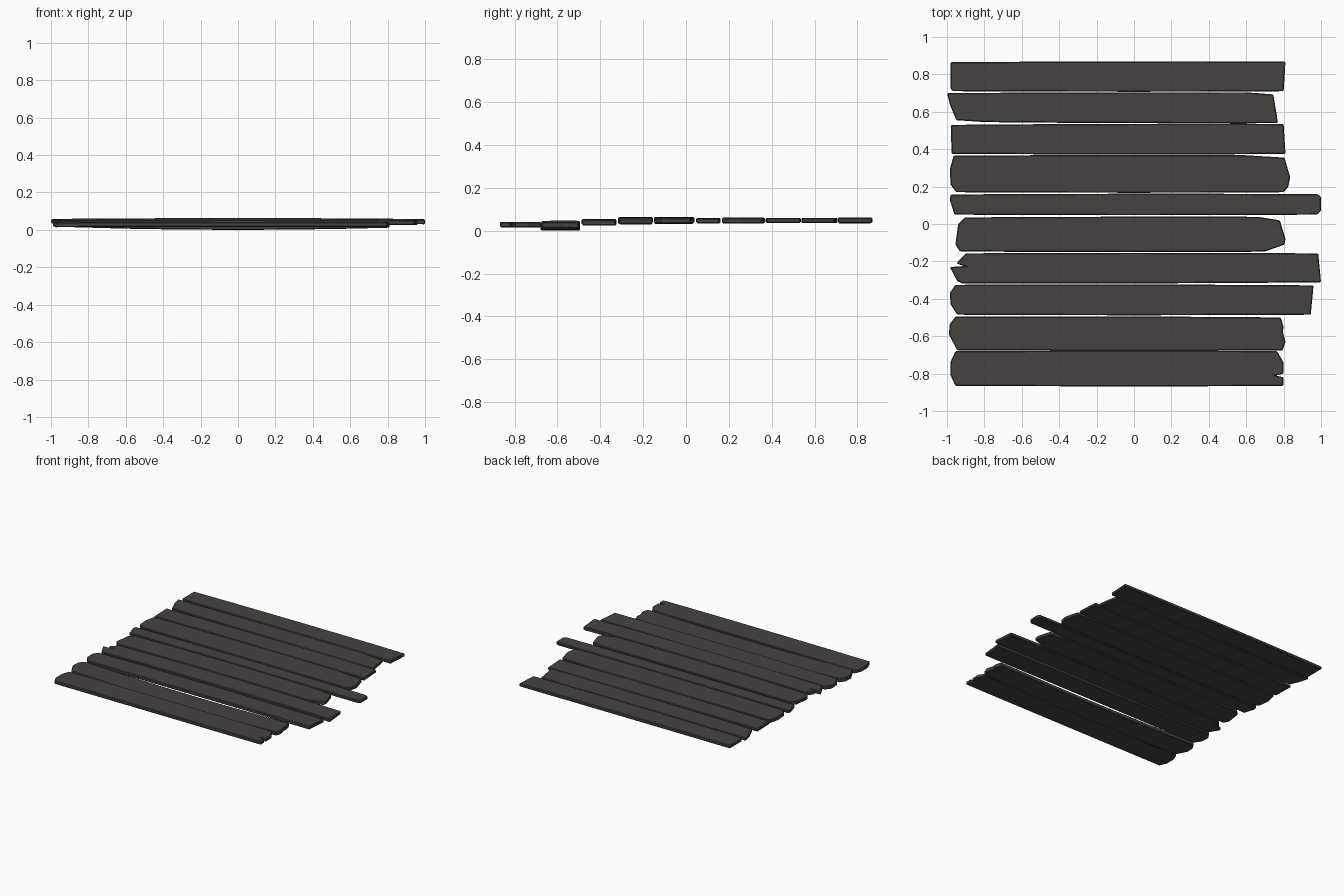
import bpy
import bmesh

default_cube = bpy.data.objects.get("Cube")
if default_cube:
    bpy.data.objects.remove(default_cube, do_unlink=True)

# Single weathered wood colour
wood = bpy.data.materials.new("dark_weathered_wood")
wood.use_nodes = True
wood_colour = (0.064, 0.055, 0.045, 1)
wood.diffuse_color = wood_colour
wood.node_tree.nodes["Principled BSDF"].inputs["Base Color"].default_value = wood_colour


def plank(name, front, back, bottom, thickness, bow, left, right):
    """Board whose worn ends are (x, y) points listed from back to front."""
    bm = bmesh.new()
    outline = left + right[::-1]
    face = bm.faces.new([bm.verts.new((x, y, bottom)) for x, y in outline])
    extruded = bmesh.ops.extrude_face_region(bm, geom=[face])
    top_verts = [v for v in extruded["geom"] if isinstance(v, bmesh.types.BMVert)]
    bmesh.ops.translate(bm, verts=top_verts, vec=(0, 0, thickness))

    # Cross cuts let the board bow and swell gently along its length
    for station in (-0.6, -0.3, 0, 0.3, 0.6):
        geometry = bm.verts[:] + bm.edges[:] + bm.faces[:]
        bmesh.ops.bisect_plane(bm, geom=geometry, plane_co=(station, 0, 0),
                               plane_no=(1, 0, 0))
    middle = (front + back) / 2
    for v in bm.verts:
        arch = max(0, 1 - v.co.x ** 2)
        v.co.z += bow * arch
        if abs(v.co.x) < 0.65:
            v.co.y += 0.003 * arch * (1 if v.co.y > middle else -1)
    bmesh.ops.recalc_face_normals(bm, faces=bm.faces[:])

    mesh = bpy.data.meshes.new(name)
    bm.to_mesh(mesh)
    bm.free()
    mesh.materials.append(wood)
    board = bpy.data.objects.new(name, mesh)
    bpy.context.collection.objects.link(board)

    # Worn edges
    bevel = board.modifiers.new("worn_edges", "BEVEL")
    bevel.width = 0.005
    bevel.segments = 1
    bevel.limit_method = "ANGLE"
    bevel.angle_limit = 0.7
    return board


# Boards from the front to the back
plank("front_plank", front=-0.87, back=-0.68, bottom=0.014, thickness=0.026, bow=0.002,
      left=[(-0.955, -0.68), (-0.98, -0.735), (-0.98, -0.81), (-0.955, -0.865)],
      right=[(0.765, -0.68), (0.8, -0.74), (0.8, -0.8), (0.76, -0.81),
             (0.8, -0.82), (0.8, -0.865)])

plank("second_plank", front=-0.68, back=-0.5, bottom=0.018, thickness=0.03, bow=-0.018,
      left=[(-0.955, -0.495), (-0.985, -0.535), (-0.99, -0.59), (-0.945, -0.675)],
      right=[(0.785, -0.5), (0.8, -0.55), (0.795, -0.575), (0.81, -0.63), (0.795, -0.675)])

plank("third_plank", front=-0.49, back=-0.325, bottom=0.025, thickness=0.026, bow=0.003,
      left=[(-0.955, -0.325), (-0.985, -0.37), (-0.98, -0.43), (-0.945, -0.485)],
      right=[(0.96, -0.328), (0.945, -0.485)])

plank("split_plank", front=-0.317, back=-0.157, bottom=0.03, thickness=0.026, bow=0.008,
      left=[(-0.9, -0.157), (-0.95, -0.21), (-0.91, -0.225), (-0.985, -0.23),
            (-0.945, -0.305), (-0.92, -0.317)],
      right=[(0.985, -0.157), (1, -0.312)])

plank("rounded_plank", front=-0.147, back=0.037, bottom=0.03, thickness=0.026, bow=0.008,
      left=[(-0.905, 0.035), (-0.94, 0), (-0.955, -0.11), (-0.93, -0.147)],
      right=[(0.67, 0.037), (0.78, 0.02), (0.81, -0.08), (0.805, -0.11), (0.7, -0.147)])

plank("narrow_plank", front=0.05, back=0.16, bottom=0.034, thickness=0.023, bow=0.003,
      left=[(-0.98, 0.158), (-0.985, 0.13), (-0.96, 0.05)],
      right=[(0.98, 0.16), (1, 0.145), (1, 0.07), (0.98, 0.05)])

plank("seventh_plank", front=0.17, back=0.365, bottom=0.033, thickness=0.026, bow=0.002,
      left=[(-0.965, 0.365), (-0.985, 0.29), (-0.98, 0.21), (-0.95, 0.17)],
      right=[(0.57, 0.367), (0.805, 0.355), (0.835, 0.25), (0.825, 0.2), (0.8, 0.17)])

plank("eighth_plank", front=0.375, back=0.535, bottom=0.035, thickness=0.023, bow=0.002,
      left=[(-0.98, 0.53), (-0.975, 0.375)],
      right=[(0.8, 0.535), (0.81, 0.375)])

plank("slanted_plank", front=0.543, back=0.7, bottom=0.035, thickness=0.023, bow=0.002,
      left=[(-1, 0.7), (-0.985, 0.64), (-0.95, 0.555), (-0.8, 0.545)],
      right=[(0.6, 0.702), (0.745, 0.693), (0.77, 0.54)])

plank("back_plank", front=0.71, back=0.868, bottom=0.034, thickness=0.025, bow=0.003,
      left=[(-0.98, 0.865), (-0.98, 0.72), (-0.965, 0.71)],
      right=[(0.81, 0.868), (0.8, 0.71)])
